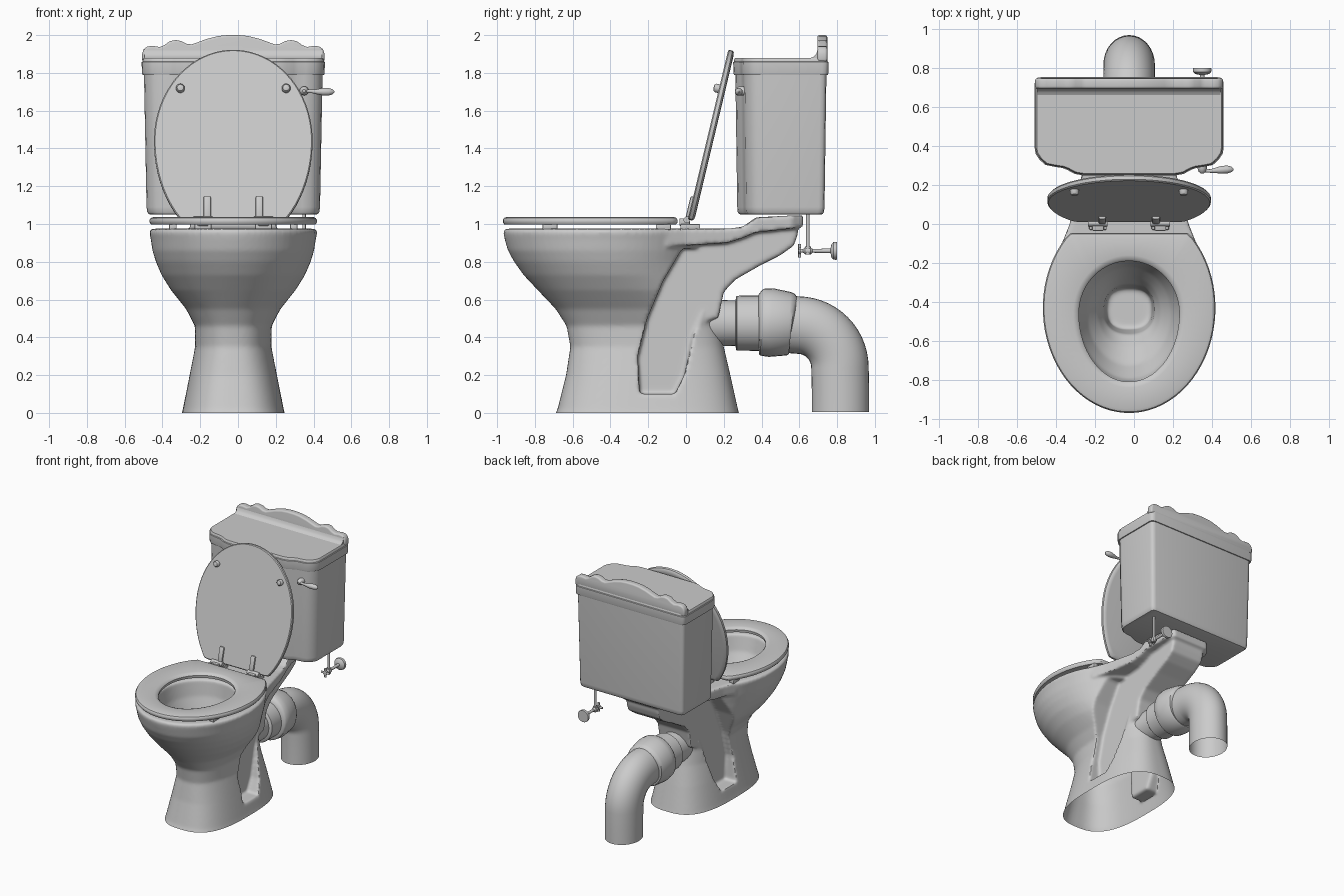
import bpy, bmesh, math
from mathutils import Vector, Matrix

if "Cube" in bpy.data.objects:
    bpy.data.objects.remove(bpy.data.objects["Cube"])

CX = -0.025  # centre line of the ceramic parts


def loft(name, rings, caps=True, closed=False):
    """Skin equal-length rings of points into one mesh object."""
    bm = bmesh.new()
    rows = [[bm.verts.new(p) for p in r] for r in rings]
    n = len(rows[0])
    pairs = list(zip(rows, rows[1:])) + ([(rows[-1], rows[0])] if closed else [])
    for a, b in pairs:
        for i in range(n):
            j = (i + 1) % n
            bm.faces.new((a[i], a[j], b[j], b[i]))
    if caps and not closed:
        bm.faces.new(rows[0])
        bm.faces.new(rows[-1])
    bmesh.ops.recalc_face_normals(bm, faces=bm.faces)
    me = bpy.data.meshes.new(name)
    bm.to_mesh(me)
    bm.free()
    ob = bpy.data.objects.new(name, me)
    bpy.context.collection.objects.link(ob)
    return ob


def egg(z, hw, yf, yb, ym, n=2.0, cut=9.0, steps=72):
    """Egg outline, widest at ym, optionally cut straight at the back."""
    pts = []
    for i in range(steps):
        t = 2 * math.pi * (i + 0.5) / steps
        c, s = math.cos(t), math.sin(t)
        x = hw * math.copysign(abs(c) ** (2 / n), c)
        k = abs(s) ** (2 / n)
        y = ym + (yb - ym) * k if s > 0 else ym - (ym - yf) * k
        pts.append((CX + x, min(y, cut), z))
    return pts


def prism(name, yz, x0, x1):
    return loft(name, [[(x, y, z) for y, z in yz] for x in (x0, x1)])


def tube(name, pts, radii, caps=True, sx=1.0, n=32):
    """Round sections of given radii along a path."""
    pts = [Vector(p) for p in pts]
    rings = []
    for i, (p, r) in enumerate(zip(pts, radii)):
        d = pts[min(i + 1, len(pts) - 1)] - pts[max(i - 1, 0)]
        d.normalize()
        u = Vector((1, 0, 0)) if abs(d.x) < 0.9 else Vector((0, 0, 1))
        v = d.cross(u).normalized()
        rings.append([p + u * (r * sx * math.cos(2 * math.pi * k / n))
                      + v * (r * math.sin(2 * math.pi * k / n)) for k in range(n)])
    return loft(name, rings, caps)


def apply_mod(ob, kind, **props):
    m = ob.modifiers.new("m", kind)
    for k, v in props.items():
        setattr(m, k, v)
    bpy.context.view_layer.objects.active = ob
    bpy.ops.object.modifier_apply(modifier=m.name)


def combine(ob, other, op):
    apply_mod(ob, 'BOOLEAN', operation=op, object=other, solver='EXACT')
    bpy.data.objects.remove(other)


def box(name, x0, x1, y0, y1, z0, z1, bev=0.006):
    ob = prism(name, [(y0, z0), (y1, z0), (y1, z1), (y0, z1)], x0, x1)
    apply_mod(ob, 'BEVEL', width=bev, segments=2)
    return ob


# Pedestal and bowl: outer skin going up, then inner basin going down
outer = [(-.05, .285, -.70, .29, -.2, 2.8), (0, .272, -.69, .28, -.2, 2.8),
         (.02, .267, -.68, .275, -.2, 2.8), (.2, .232, -.635, .235, -.2, 2.7),
         (.35, .203, -.612, .20, -.2, 2.5), (.46, .203, -.632, .18, -.25, 2.4),
         (.55, .25, -.69, .17, -.3, 2.2), (.65, .33, -.785, .12, -.36, 2.1),
         (.73, .38, -.86, .09, -.4, 2), (.8, .41, -.91, .08, -.42, 2),
         (.86, .428, -.943, .09, -.43, 2), (.92, .437, -.96, .1, -.43, 2),
         (.955, .445, -.968, .1, -.43, 2), (.975, .437, -.962, .095, -.43, 2)]
inner = [(.975, .285, -.83, -.17, -.46, 2), (.85, .26, -.795, -.185, -.46, 2),
         (.74, .215, -.725, -.22, -.46, 2), (.65, .16, -.63, -.27, -.45, 2.1),
         (.58, .13, -.565, -.31, -.44, 2.4), (.42, .115, -.54, -.33, -.43, 2.6)]
bowl = loft("pedestal_bowl", [egg(*r) for r in outer + inner])

# Side recesses between bowl and trapway
recess = [(-.02, .87), (-.12, .70), (-.205, .5), (-.255, .3), (-.245, .1), (-.06, .1),
          (-.01, .2), (.04, .42), (.12, .6), (.34, .7), (.34, .87)]
for s in (-1, 1):
    combine(bowl, prism("cutter", recess, CX + s * .145, CX + s * .6), 'DIFFERENCE')

# Neck under the cistern and the deck on top of it
neck = [(-.1, .97), (.25, .97), (.33, .99), (.38, 1.03), (.6, 1.03), (.59, .94), (.57, .885),
        (.5, .835), (.4, .785), (.26, .705), (.2, .64), (.17, .5), (-.1, .45)]
combine(bowl, prism("neck", neck, CX - .145, CX + .145), 'UNION')
deck = [(-.1, .345, .975, .88), (0, .305, .975, .885), (.22, .25, .975, .90), (.30, .235, .985, .925),
        (.37, .225, 1.035, .955), (.56, .20, 1.045, .975), (.62, .15, 1.045, .985)]
combine(bowl, loft("deck", [[(CX - w, y, b), (CX + w, y, b), (CX + w, y, t), (CX - w, y, t)]
                            for y, w, t, b in deck]), 'UNION')
apply_mod(bowl, 'REMESH', mode='VOXEL', voxel_size=.011)
apply_mod(bowl, 'SMOOTH', factor=.5, iterations=6)
bm = bmesh.new()
bm.from_mesh(bowl.data)
bmesh.ops.bisect_plane(bm, geom=bm.verts[:] + bm.edges[:] + bm.faces[:], plane_co=(0, 0, 0),
                       plane_no=(0, 0, 1), clear_inner=True)
bm.to_mesh(bowl.data)
bm.free()


# Seat ring
def seat_out(z, d):
    return egg(z, .443 - d, -.97 + d, .10 - d, -.43, cut=-.045 - d)


def seat_in(z, d):
    return egg(z, .258 + d, -.81 - d, -.19 + d, -.46)


loft("seat", [seat_out(.997, .008), seat_out(1.008, 0), seat_out(1.022, 0), seat_out(1.032, .006),
              seat_out(1.037, .02), seat_in(1.035, .03), seat_in(1.03, .01), seat_in(1.018, 0),
              seat_in(.997, .003)], closed=True)
for s in (-1, 1):
    for x, y in ((.32, -.72), (.32, -.12)):
        box("seat_buffer", CX + s * x - .02, CX + s * x + .02, y - .04, y + .04, .968, 1.0)


# Raised cover, modelled flat and swung up about the hinge
def cover_ring(z, d):
    return egg(z, .42 - d, -.925 + d, .145 - d, -.43, cut=-d)


swing = Matrix.Translation((0, .025, 1.02)) @ Matrix.Rotation(math.radians(-103.4), 4, 'X')
cover = [loft("cover", [cover_ring(-.016, .006), cover_ring(-.01, 0), cover_ring(.008, 0),
                        cover_ring(.016, .008), cover_ring(.019, .03)])]
for s in (-1, 1):
    x = CX + s * .28
    cover.append(tube("cover_buffer", [(x, -.712, -.01), (x, -.712, -.034), (x, -.712, -.042),
                                       (x, -.712, -.045)], [.023, .023, .017, .006], n=20))
    x = CX + s * .138
    cover.append(box("hinge_leaf", x - .02, x + .02, -.125, -.01, -.03, -.01, .009))
for ob in cover:
    ob.data.transform(swing)

# Hinge feet and barrels
for s in (-1, 1):
    x = CX + s * .16
    box("hinge_foot", x - .045, x + .045, -.03, .075, .97, 1.0)
    box("hinge_post", x - .03, x + .03, -.035, .02, .99, 1.03)
    tube("hinge_barrel", [(x - .05, .005, 1.022), (x + .05, .005, 1.022)], [.018] * 2, n=20)

# Cistern and its lid share one serpentine-front outline
half = [(.04, .25), (.24, .25), (.28, .257), (.32, .279), (.345, .288), (.385, .294), (.43, .303),
        (.46, .33), (.48, .36), (.485, .39), (.485, .72), (.482, .738), (.472, .75), (.45, .755)]
outline = half + [(-x, y) for x, y in reversed(half)]


def tank_ring(z, sx, sy):
    return [(CX + x * sx, .5 + (y - .5) * sy, z) for x, y in outline]


loft("cistern", [tank_ring(*r) for r in ((1.05, .90, .84), (1.053, .925, .88), (1.065, .94, .905),
                                         (1.09, .947, .915), (1.80, .975, .955))])
loft("cistern_lid", [tank_ring(*r) for r in (
    (1.79, .97, .95), (1.79, .992, .985), (1.80, .997, .995), (1.85, 1, 1), (1.857, 1, 1),
    (1.86, .99, .98), (1.872, .988, .978), (1.88, .977, .96))])

# Scalloped upstand along the back of the lid
scallop = [(.03, 2.0), (.08, 1.995), (.14, 1.98), (.18, 1.965), (.22, 1.951), (.245, 1.953), (.275, 1.968),
           (.305, 1.974), (.335, 1.968), (.365, 1.947), (.39, 1.937), (.425, 1.943), (.455, 1.94),
           (.475, 1.925), (.483, 1.90), (.483, 1.86)]
crest = scallop + [(-x, z) for x, z in reversed(scallop)]
upstand = loft("lid_upstand", [[(CX + x, y, z) for x, z in crest] for y in (.695, .748)])
apply_mod(upstand, 'BEVEL', width=.012, segments=3, limit_method='ANGLE', angle_limit=1.0)
prism("upstand_cove", [(.65, 1.875), (.72, 1.875), (.72, 1.925), (.697, 1.925), (.69, 1.9),
                       (.675, 1.885)], CX - .47, CX + .47)

# Flush lever
tube("lever_boss", [(.35, .33, 1.705), (.35, .285, 1.705), (.35, .268, 1.705), (.35, .26, 1.705)],
     [.024, .024, .018, .008], n=20)
tube("flush_lever", [(.34, .275, 1.705), (.39, .272, 1.702), (.42, .275, 1.70), (.45, .278, 1.70),
                     (.48, .28, 1.70), (.50, .28, 1.70), (.51, .28, 1.70)],
     [.009, .009, .014, .02, .02, .014, .004], n=20)

# Soil outlet, connector and elbow
tube("outlet_spigot", [(CX, y, .475) for y in (.08, .2, .262, .265, .27, .40)],
     [.13, .122, .12, .14, .145, .147], sx=.95)
tube("connector_collar", [(CX, .385, .482), (CX, .395, .482), (CX, .405, .481), (CX, .45, .478),
                          (CX, .545, .472), (CX, .56, .471), (CX, .565, .47)],
     [.145, .17, .178, .182, .168, .16, .14], sx=.95)
arc = [(CX, .59 + .225 * math.sin(a * math.pi / 28), .24 + .225 * math.cos(a * math.pi / 28))
       for a in range(15)]
path = [(CX, .5, .473)] + arc + [(CX, .818, .12), (CX, .818, .006)]
tube("waste_elbow", path, [.152] * len(path), caps=False, sx=.87)

# Water supply valve
vx = .35
tube("supply_pipe", [(vx, .645, 1.06), (vx, .645, .84)], [.009] * 2, n=16)
tube("valve_body", [(vx, y, .858) for y in (.60, .62, .63, .66, .67, .765, .77, .78, .795, .80)],
     [.01, .01, .018, .018, .01, .012, .035, .046, .048, .046], n=24)
tube("valve_nut", [(vx, .645, .88), (vx, .645, .838)], [.016] * 2, n=16)
tube("valve_hub", [(vx, .595, .858), (vx, .61, .858)], [.018] * 2, n=16)
for d in ((.035, 0, 0), (0, 0, .035)):
    c = Vector((vx, .602, .858))
    tube("valve_handle", [c - Vector(d), c + Vector(d)], [.008] * 2, n=12)

# Smooth shading with crisp edges
bpy.ops.object.select_all(action='SELECT')
bpy.context.view_layer.objects.active = bowl
bpy.ops.object.shade_smooth_by_angle(angle=math.radians(38))
